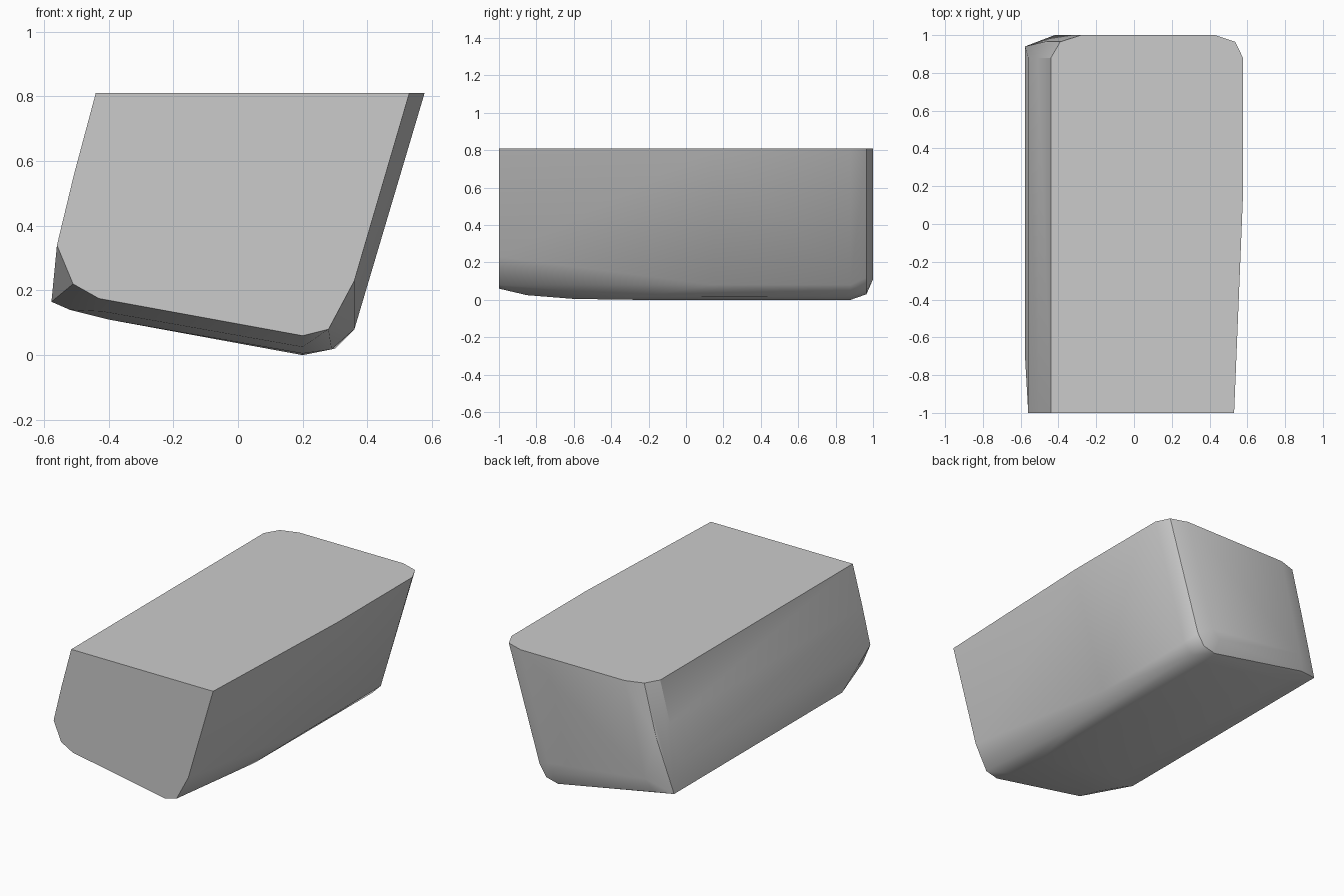
import bpy, bmesh

if "Cube" in bpy.data.objects:
    bpy.data.objects.remove(bpy.data.objects["Cube"])

bm = bmesh.new()


def section(y, pts):
    """Add one cross-section of (x, z) points at depth y."""
    for x, z in pts:
        bm.verts.new((x, y, z))


# flat front end
section(-1.0, [(-0.44, 0.81), (-0.507, 0.56), (-0.56, 0.34), (-0.51, 0.22), (-0.43, 0.175),
               (0.20, 0.06), (0.28, 0.08), (0.36, 0.23), (0.53, 0.81)])
# belly curving down behind the front end
section(-0.85, [(-0.42, 0.135), (0.20, 0.025)])
section(-0.70, [(-0.577, 0.165), (-0.52, 0.14)])
section(-0.60, [(-0.40, 0.11), (0.20, 0.005)])
section(-0.25, [(0.20, 0.0), (0.29, 0.018)])
# full width body
section(0.15, [(0.36, 0.08), (0.577, 0.81)])
section(0.88, [(-0.44, 0.81), (-0.507, 0.56), (-0.56, 0.34), (-0.577, 0.165), (-0.52, 0.14),
               (-0.40, 0.11), (0.20, 0.0), (0.30, 0.02), (0.36, 0.08), (0.577, 0.81)])
# rounded rear edges
section(0.94, [(-0.577, 0.165)])
section(0.965, [(-0.39, 0.81), (-0.47, 0.50), (-0.46, 0.155), (0.20, 0.03), (0.28, 0.05),
                (0.325, 0.12), (0.535, 0.81)])
# flat rear end
section(1.0, [(-0.28, 0.81), (-0.36, 0.50), (-0.42, 0.24), (0.19, 0.11), (0.24, 0.16), (0.43, 0.81)])

# skin the sections into one closed rounded block
result = bmesh.ops.convex_hull(bm, input=bm.verts[:])
loose = {g for g in result["geom_interior"] + result["geom_unused"]
         if isinstance(g, bmesh.types.BMVert) and g.is_valid and not g.link_faces}
bmesh.ops.delete(bm, geom=list(loose), context='VERTS')
bmesh.ops.dissolve_limit(bm, angle_limit=0.01, verts=bm.verts[:], edges=bm.edges[:])
bmesh.ops.recalc_face_normals(bm, faces=bm.faces[:])

mesh = bpy.data.meshes.new("rounded_block")
bm.to_mesh(mesh)
bm.free()
block = bpy.data.objects.new("rounded_block", mesh)
bpy.context.collection.objects.link(block)
bpy.context.view_layer.objects.active = block
block.select_set(True)
bpy.ops.object.shade_smooth_by_angle(angle=0.5)
